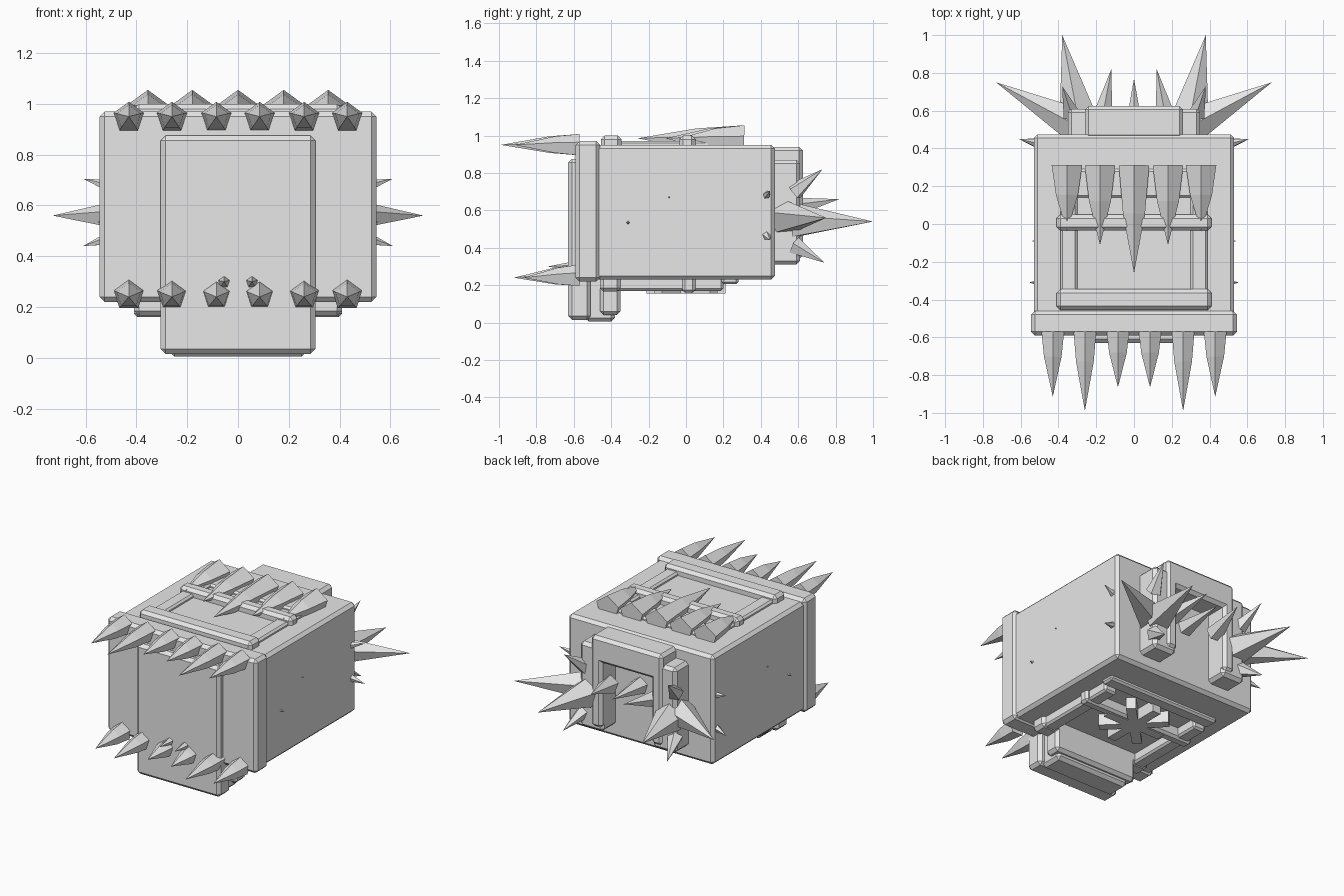
import bpy, bmesh, math
from mathutils import Vector

if "Cube" in bpy.data.objects:
    bpy.data.objects.remove(bpy.data.objects["Cube"])

grey = bpy.data.materials.new("plain grey")
grey.diffuse_color = (0.8, 0.8, 0.8, 1)
grey.use_nodes = True
grey.node_tree.nodes["Principled BSDF"].inputs["Base Color"].default_value = grey.diffuse_color


def finish(name, bm):
    bmesh.ops.recalc_face_normals(bm, faces=bm.faces)
    mesh = bpy.data.meshes.new(name)
    bm.to_mesh(mesh)
    bm.free()
    mesh.materials.append(grey)
    ob = bpy.data.objects.new(name, mesh)
    bpy.context.collection.objects.link(ob)
    return ob


def box(name, x, y, z, bevel=0.02):
    """Chamfered box from x, y and z ranges."""
    bm = bmesh.new()
    bmesh.ops.create_cube(bm, size=1)
    for v in bm.verts:
        v.co = [(r[0] + r[1]) / 2 + c * (r[1] - r[0]) for r, c in zip((x, y, z), v.co)]
    if bevel:
        bmesh.ops.bevel(bm, geom=bm.edges[:], offset=bevel, segments=1, affect='EDGES')
    return finish(name, bm)


def spike(name, base, tip, r, mid=None, up=(0, 0, 1)):
    """Five-sided spike; mid = (fraction along, radius ratio) adds a shoulder."""
    base, tip = Vector(base), Vector(tip)
    axis = (tip - base).normalized()
    u = Vector(up)
    u = (u - axis * u.dot(axis)).normalized()
    w = axis.cross(u)
    bm = bmesh.new()
    rings = []
    for f, k in [(0, 1)] + ([mid] if mid else []):
        c = base.lerp(tip, f)
        rings.append([bm.verts.new(c + r * k * (u * math.cos(a) + w * math.sin(a)))
                      for a in (i * math.tau / 5 for i in range(5))])
    apex = bm.verts.new(tip)
    bm.faces.new(rings[0])
    for i in range(5):
        j = (i + 1) % 5
        for a, b in zip(rings, rings[1:]):
            bm.faces.new((a[i], a[j], b[j], b[i]))
        bm.faces.new((rings[-1][i], rings[-1][j], apex))
    return finish(name, bm)


def sides(x0, x1, s):
    return sorted((s * x0, s * x1))


# Main block and front band
box("body", (-.53, .53), (-.50, .475), (.23, .95))
box("front_band", (-.545, .545), (-.59, -.46), (.22, .97))

# Front plate with its foot
box("front_plate", (-.305, .305), (-.63, -.51), (.015, .875))
box("foot", (-.27, .27), (-.54, -.38), (.005, .26))
box("foot_heel", (-.305, .305), (-.46, -.35), (.04, .26))

# Raised frame on top
box("top_front_bar", (-.41, .41), (-.455, -.345), (.92, 1.0))
box("top_middle_bar", (-.41, .41), (-.035, .05), (.92, 1.0))
box("top_back_bar", (-.39, .39), (.14, .29), (.92, .97), .012)

# Frame underneath
box("under_front_bar", (-.41, .41), (-.46, -.35), (.165, .26))
box("under_middle_bar", (-.41, .41), (-.02, .05), (.16, .25), .015)
box("under_back_bar", (-.41, .41), (.19, .28), (.205, .26), .012)

# Radiating blades underneath
for i in range(4):
    bm = bmesh.new()
    bmesh.ops.create_cube(bm, size=1)
    a = i * math.pi / 4
    for v in bm.verts:
        p, q = v.co.x * .42, v.co.y * .06
        v.co = (p * math.cos(a) - q * math.sin(a),
                p * math.sin(a) + q * math.cos(a), .195 + v.co.z * .08)
    finish("under_blade", bm)

# Back arch
box("arch_top", (-.26, .26), (.45, .625), (.77, .94))
for s in (-1, 1):
    box("arch_column", sides(.18, .35, s), (.45, .61), (.31, .87))
    box("arch_column_face", sides(.18, .26, s), (.45, .625), (.34, .90))
    box("top_rail", sides(.30, .39, s), (-.40, .27), (.92, .972), .012)
    box("under_rail", sides(.30, .39, s), (-.40, .20), (.17, .26), .012)

# Front spikes: upper and lower rows
shoulder = (.38, .78)
for s in (-1, 1):
    for x, y_up, y_low in ((.43, -.915, -.87), (.26, -.99, -.92), (.085, -.865, -.82)):
        spike("upper_front_spike", (s * x, -.57, .945), (s * x, y_up, .95), .063, shoulder)
        spike("lower_front_spike", (s * x, -.57, .247), (s * x, y_low, .24), .063, shoulder)
    spike("small_front_spike", (s * .055, -.57, .297), (s * .055, -.74, .30), .036)

# Top spikes lying forward
for x, y in ((-.355, -.04), (-.18, -.11), (0, -.26), (.18, -.11), (.355, -.04)):
    spike("top_spike", (x, .31, .97), (x, y, .985), .085, (.45, .72))

# Back spikes, mirrored
back = (((.30, .58, .54), (.38, 1.0, .54), .10),
        ((.32, .53, .56), (.73, .75, .56), .095),
        ((.33, .58, .70), (.38, .73, .82), .05),
        ((.33, .58, .41), (.38, .74, .32), .05),
        ((.17, .55, .61), (.12, .82, .66), .06))
for s in (-1, 1):
    for b, t, r in back:
        spike("back_spike", (s * b[0], *b[1:]), (s * t[0], *t[1:]), r)
    # Small thorns on the flanks
    for y, z, ty, tx, tz, r in ((.43, .68, .45, .61, .705, .022),
                                (.43, .465, .45, .61, .44, .024),
                                (-.31, .535, -.31, .555, .535, .012),
                                (-.09, .67, -.09, .542, .67, .008)):
        spike("side_thorn", (s * .52, y, z), (s * tx, ty, tz), r)
spike("back_middle_spike", (0, .45, .62), (0, .77, .64), .06)
